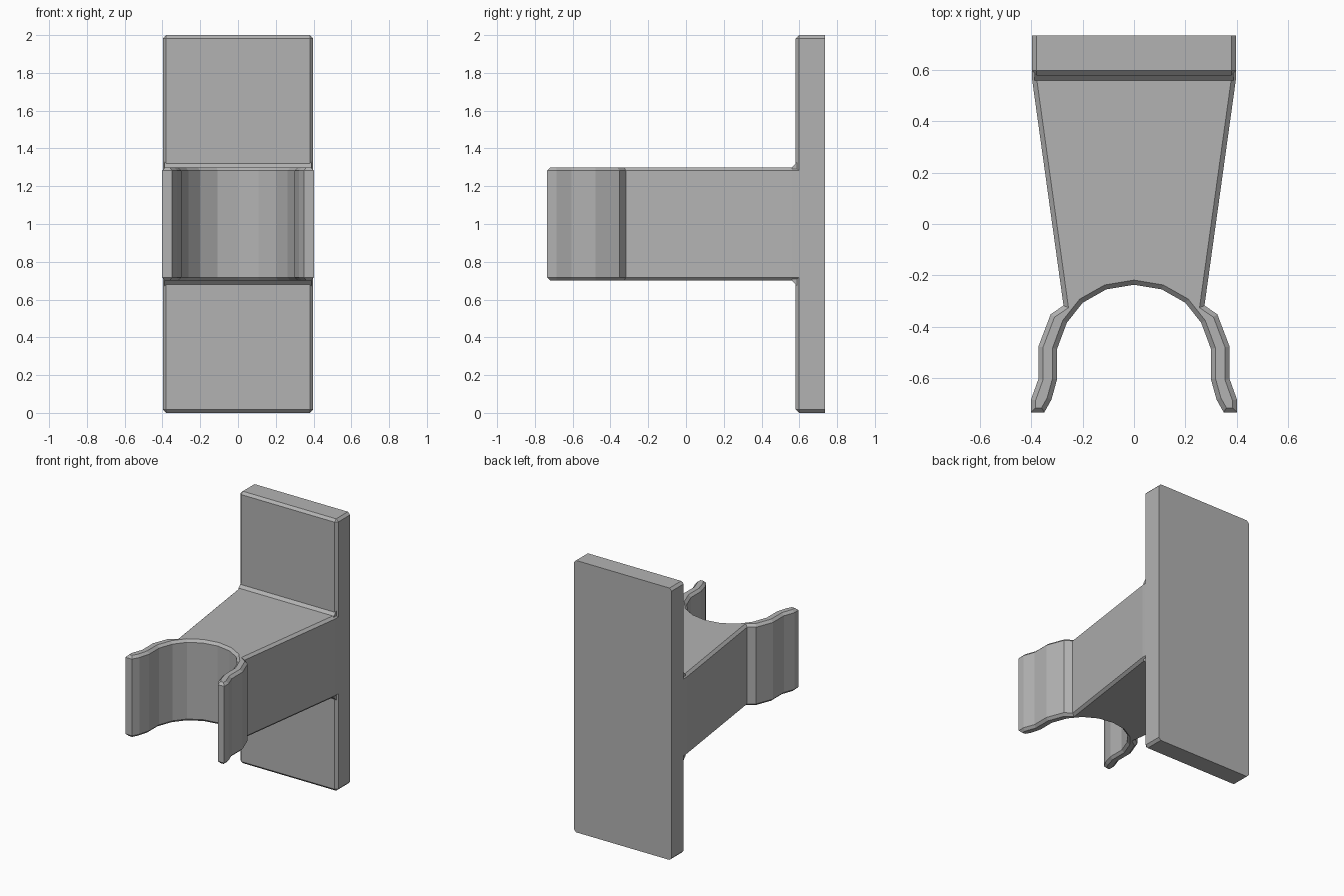
import bpy
import bmesh

if "Cube" in bpy.data.objects:
    bpy.data.objects.remove(bpy.data.objects["Cube"])

CHAMFER = 0.018
BACK, PLATE_FRONT, HALF_WIDTH = 0.735, 0.58, 0.398
ARM_LOW, ARM_HIGH = 0.70, 1.30

grey = bpy.data.materials.new("plain grey")
grey.use_nodes = True
colour = (0.45, 0.45, 0.45, 1)
grey.diffuse_color = colour
grey.node_tree.nodes["Principled BSDF"].inputs["Base Color"].default_value = colour


def prism(name, outline, offset, chamfered=None):
    """Extrude an outline by an offset, then chamfer the edges the rule picks."""
    bm = bmesh.new()
    face = bm.faces.new([bm.verts.new(p) for p in outline])
    result = bmesh.ops.extrude_face_region(bm, geom=[face], use_keep_orig=True)
    new_verts = [v for v in result["geom"] if isinstance(v, bmesh.types.BMVert)]
    bmesh.ops.translate(bm, verts=new_verts, vec=offset)
    bmesh.ops.recalc_face_normals(bm, faces=bm.faces)
    if chamfered:
        edges = [e for e in bm.edges if chamfered(*(v.co for v in e.verts))]
        bmesh.ops.bevel(bm, geom=edges, offset=CHAMFER, segments=1,
                        affect='EDGES', profile=0.5)
    bmesh.ops.recalc_face_normals(bm, faces=bm.faces)
    mesh = bpy.data.meshes.new(name)
    bm.to_mesh(mesh)
    bm.free()
    mesh.materials.append(grey)
    obj = bpy.data.objects.new(name, mesh)
    bpy.context.collection.objects.link(obj)
    return obj


# Wall plate: every edge chamfered except those around the flat back
w = HALF_WIDTH
prism("wall_plate",
      [(-w, BACK, 0), (w, BACK, 0), (w, BACK, 2), (-w, BACK, 2)],
      (0, PLATE_FRONT - BACK, 0),
      lambda a, b: min(a.y, b.y) < PLATE_FRONT + 0.01)

# Tapered arm ending in a springy open clip, drawn as one half and mirrored
half = [
    (w, 0.60), (0.397, 0.56), (0.275, -0.318),             # arm side
    (0.325, -0.352), (0.373, -0.478), (0.373, -0.605),     # clip outside
    (0.402, -0.685), (0.402, -0.735), (0.35, -0.735),      # flared tip
    (0.322, -0.685), (0.30, -0.605), (0.30, -0.487),       # clip inside
    (0.262, -0.385), (0.20, -0.307), (0.108, -0.255),
]
outline = half + [(0, -0.237)] + [(-x, y) for x, y in reversed(half)]
prism("arm_and_clip", [(x, y, ARM_LOW) for x, y in outline],
      (0, 0, ARM_HIGH - ARM_LOW),
      lambda a, b: abs(a.z - b.z) < 0.01 and min(a.y, b.y) < 0.59)

# Sloped collar where the arm meets the plate
f = 0.388
grow = 0.04
prism("arm_collar",
      [(-f, 0.56, ARM_LOW), (-f, 0.56, ARM_HIGH),
       (-f, 0.60, ARM_HIGH + grow), (-f, 0.60, ARM_LOW - grow)],
      (2 * f, 0, 0))
